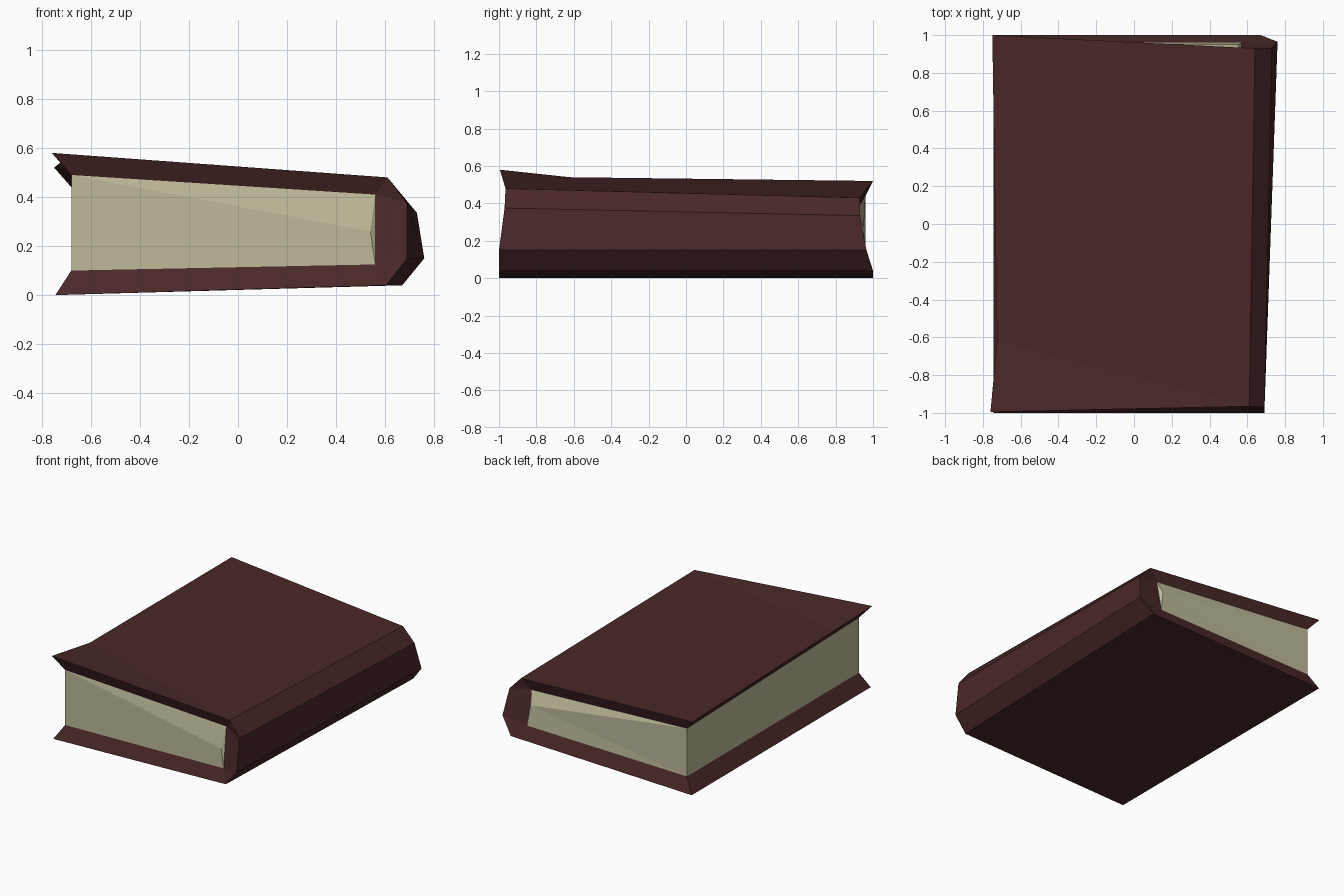
import bpy, bmesh

if "Cube" in bpy.data.objects:
    bpy.data.objects.remove(bpy.data.objects["Cube"])


def material(name, color):
    m = bpy.data.materials.new(name)
    m.diffuse_color = (*color, 1)
    m.use_nodes = True
    m.node_tree.nodes["Principled BSDF"].inputs["Base Color"].default_value = m.diffuse_color
    return m


# Corner points of each end: outer cover profile (o*), page block (p*)
names = ["o_tl", "o_t", "o_s1", "o_s2", "o_b", "o_bl",
         "p_tl", "p_tr", "p_m", "p_br", "p_bl"]
front = [(-.76, -.995, .58), (.61, -.965, .48), (.69, -.97, .375), (.69, -1, .15),
         (.605, -1, .04), (-.745, -1, 0),
         (-.68, -.96, .49), (.56, -.93, .41), (.54, -.96, .26), (.56, -.96, .125),
         (-.68, -.96, .10)]
back = [(-.75, 1, .52), (.64, .93, .43), (.73, .93, .335), (.76, .965, .15),
        (.67, 1, .04), (-.745, 1, 0),
        (-.68, .96, .44), (.57, .91, .36), (.55, .95, .27), (.57, .96, .125),
        (-.68, .96, .10)]

bm = bmesh.new()
F = {n: bm.verts.new(c) for n, c in zip(names, front)}
B = {n: bm.verts.new(c) for n, c in zip(names, back)}
dent = bm.verts.new((-.725, -.62, .54))   # bend in the top cover's free edge


def face(verts, mat):
    bm.faces.new(verts).material_index = mat


# Both ends: cover rim and folded page edges
for E in (F, B):
    for keys in ("o_tl o_t p_tr p_tl", "p_tr o_t o_s1", "p_tr o_s1 o_s2 p_br",
                 "p_br o_s2 o_b", "p_br o_b o_bl p_bl"):
        vs = [E[k] for k in keys.split()]
        # the page fold shares the rim between the two right corners
        face(vs, 0)
    for keys in ("p_tl p_tr p_m", "p_tr p_br p_m", "p_tl p_m p_bl", "p_m p_br p_bl"):
        face([E[k] for k in keys.split()], 1)

# Spine and bottom cover
ring = names[1:6]
for a, b in zip(ring, ring[1:]):
    face([F[a], F[b], B[b], B[a]], 0)

# Top cover with its bent corner
face([F["o_tl"], F["o_t"], dent], 0)
face([dent, F["o_t"], B["o_t"], B["o_tl"]], 0)

# Free edge: cover rims and page side
face([F["o_tl"], dent, F["p_tl"]], 0)
face([dent, B["o_tl"], B["p_tl"], F["p_tl"]], 0)
face([F["p_tl"], B["p_tl"], B["p_bl"], F["p_bl"]], 1)
face([F["p_bl"], B["p_bl"], B["o_bl"], F["o_bl"]], 0)

bmesh.ops.recalc_face_normals(bm, faces=bm.faces)
mesh = bpy.data.meshes.new("book")
bm.to_mesh(mesh)
bm.free()
mesh.materials.append(material("maroon cover", (.069, .021, .021)))
mesh.materials.append(material("cream pages", (.515, .491, .323)))
bpy.context.collection.objects.link(bpy.data.objects.new("book", mesh))
